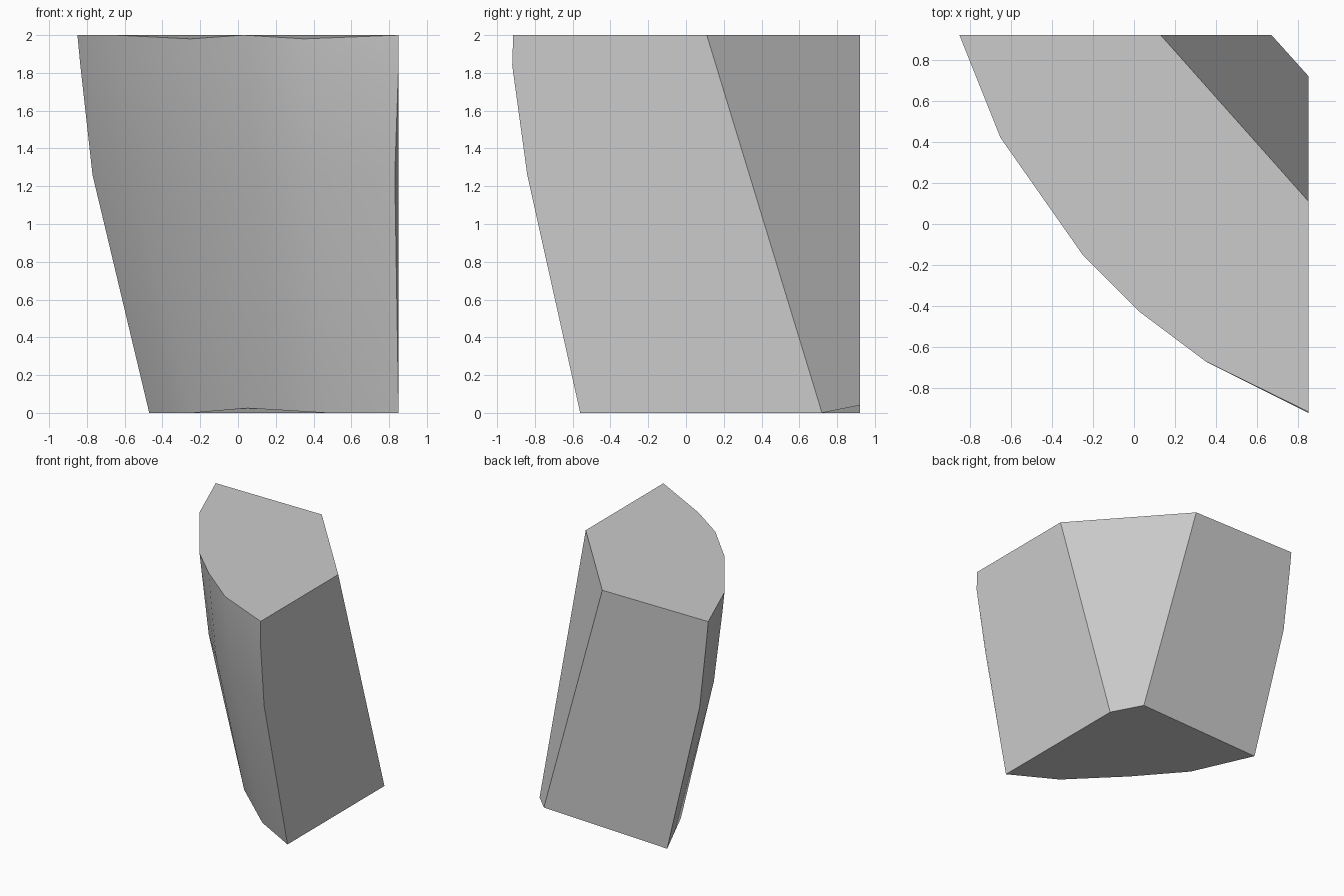
import bpy
import bmesh
import math
from mathutils import Vector

cube = bpy.data.objects.get("Cube")
if cube:
    bpy.data.objects.remove(cube, do_unlink=True)

# Plain stone colour
stone = bpy.data.materials.new("stone_grey")
stone.use_nodes = True
colour = (0.6, 0.6, 0.6, 1)
stone.diffuse_color = colour
stone.node_tree.nodes["Principled BSDF"].inputs["Base Color"].default_value = colour

# Curved rim, running from the back corner round to the right corner
top_rim = [(-.85, .92, 2), (-.65, .42, 2), (-.25, -.15, 1.98),
           (.03, -.43, 2), (.35, -.67, 1.98), (.85, -.915, 2)]
bottom_rim = [(-.47, .92, 0), (-.24, .41, 0), (.05, .01, .025),
              (.47, -.35, 0), (.85, -.56, 0)]
# The lower rim has one corner fewer, so its first span is split
bottom_rim.insert(1, tuple((a + b) / 2 for a, b in zip(*bottom_rim[:2])))


def ring(height, spread):
    """Rim between bottom and top, bulging outward by the spread."""
    points = []
    for low, high in zip(bottom_rim, top_rim):
        p = Vector(low).lerp(Vector(high), spread)
        p.z = height
        points.append(p)
    return points


bm = bmesh.new()
belly = ring(1.26, .79)
belly[-1].x = .83
shoulder = ring(1.84, .96)
shoulder[-1].y = -.92
rows = [[bm.verts.new(p) for p in row]
        for row in (top_rim, shoulder, belly, bottom_rim)]

# Slanted back corner
top_back, top_side = [bm.verts.new(p) for p in ((.13, .92, 2), (.85, .11, 2))]
low_back, low_side = [bm.verts.new(p) for p in ((.67, .92, .04), (.85, .72, 0))]

# Smooth curved skin
for upper, lower in zip(rows, rows[1:]):
    for i in range(len(upper) - 1):
        bm.faces.new((upper[i], lower[i], lower[i + 1], upper[i + 1]))

# Flat cut sides, top and underside
bm.faces.new(rows[0] + [top_side, top_back])
bm.faces.new(rows[-1] + [low_side, low_back])
bm.faces.new([row[0] for row in rows] + [low_back, top_back])
bm.faces.new([row[-1] for row in rows] + [low_side, top_side])
bm.faces.new((top_back, top_side, low_side, low_back))
bmesh.ops.recalc_face_normals(bm, faces=bm.faces)

mesh = bpy.data.meshes.new("stone_block")
bm.to_mesh(mesh)
bm.free()
mesh.materials.append(stone)
block = bpy.data.objects.new("stone_block", mesh)
bpy.context.collection.objects.link(block)

# Smooth the curve, keep the cut edges sharp
bpy.ops.object.select_all(action="DESELECT")
block.select_set(True)
bpy.context.view_layer.objects.active = block
bpy.ops.object.shade_smooth_by_angle(angle=math.radians(35))
